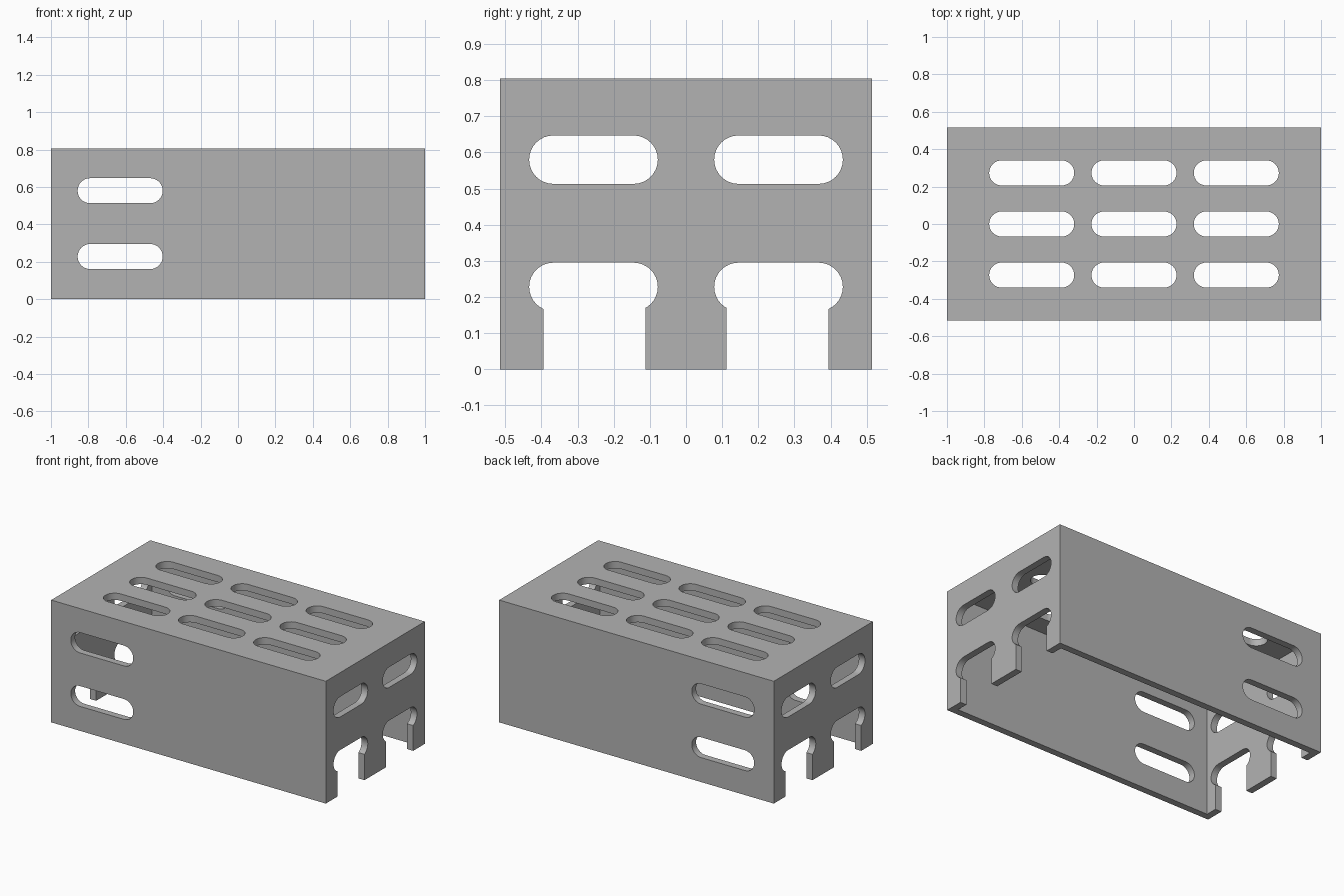
import bpy, bmesh, math
from mathutils import Matrix, Vector

old = bpy.data.objects.get("Cube")
if old:
    bpy.data.objects.remove(old, do_unlink=True)

LENGTH, DEPTH, HEIGHT, WALL = 2.0, 1.03, 0.805, 0.045
SLOT_RADIUS = 0.067
SLOT_LEVELS = (0.228, 0.58)

grey = bpy.data.materials.new("grey metal")
grey.use_nodes = True
grey.diffuse_color = (0.45, 0.45, 0.45, 1)
grey.node_tree.nodes["Principled BSDF"].inputs["Base Color"].default_value = grey.diffuse_color


def new_object(name, bm):
    bmesh.ops.recalc_face_normals(bm, faces=bm.faces)
    mesh = bpy.data.meshes.new(name)
    bm.to_mesh(mesh)
    bm.free()
    mesh.materials.append(grey)
    obj = bpy.data.objects.new(name, mesh)
    bpy.context.collection.objects.link(obj)
    return obj


def box(name, low, high):
    low, high = Vector(low), Vector(high)
    bm = bmesh.new()
    bmesh.ops.create_cube(bm, size=1, matrix=Matrix.Translation((low + high) / 2)
                          @ Matrix.Diagonal(high - low).to_4x4())
    return new_object(name, bm)


def slot(name, centre, along, up, length, reach):
    """Rounded bar lying along one axis and reaching both ways through the wall."""
    centre, along, up = Vector(centre), Vector(along), Vector(up)
    through = along.cross(up)
    half, steps = length / 2 - SLOT_RADIUS, 16
    bm = bmesh.new()
    ring = []
    for side in (1, -1):
        for i in range(steps + 1):
            a = math.pi * (i / steps - 0.5)
            u = side * (half + SLOT_RADIUS * math.cos(a))
            v = side * SLOT_RADIUS * math.sin(a)
            ring.append(bm.verts.new(centre + along * u + up * v - through * reach))
    face = bm.faces.new(ring)
    grown = bmesh.ops.extrude_face_region(bm, geom=[face])["geom"]
    bmesh.ops.translate(bm, vec=through * reach * 2,
                        verts=[g for g in grown if isinstance(g, bmesh.types.BMVert)])
    return new_object(name, bm)


def cut(target, cutter):
    cutter.hide_render = True
    mod = target.modifiers.new("cut", "BOOLEAN")
    mod.operation, mod.solver, mod.object = "DIFFERENCE", "EXACT", cutter
    graph = bpy.context.evaluated_depsgraph_get()
    mesh = bpy.data.meshes.new_from_object(target.evaluated_get(graph))
    target.modifiers.clear()
    target.data = mesh
    bpy.data.objects.remove(cutter, do_unlink=True)


# Open-bottomed cover shell
x, y = LENGTH / 2, DEPTH / 2
cover = box("vented_cover", (-x, -y, 0), (x, y, HEIGHT))
cut(cover, box("cavity", (WALL - x, WALL - y, -0.2), (x - WALL, y - WALL, HEIGHT - WALL)))

# Three by three vents in the top
for i in (-1, 0, 1):
    for j in (-1, 0, 1):
        cut(cover, slot("top_vent", (i * 0.547, j * 0.273, HEIGHT), (1, 0, 0), (0, 1, 0), 0.455, 0.1))

# Slots through the front and back walls, near one end
for z in SLOT_LEVELS:
    cut(cover, slot("long_wall_slot", (-0.63, 0, z), (1, 0, 0), (0, 0, 1), 0.455, 1))

# Slots through both end walls, the lower ones open to the floor
for side in (-1, 1):
    for z in SLOT_LEVELS:
        cut(cover, slot("end_slot", (0, side * 0.256, z), (0, 1, 0), (0, 0, 1), 0.356, 1.5))
    mid = side * 0.253
    cut(cover, box("end_notch", (-1.5, mid - 0.141, -0.1), (1.5, mid + 0.141, SLOT_LEVELS[0])))

# Smooth slot ends, crisp edges
bpy.ops.object.select_all(action="DESELECT")
cover.select_set(True)
bpy.context.view_layer.objects.active = cover
bpy.ops.object.shade_smooth_by_angle(angle=math.radians(30))
